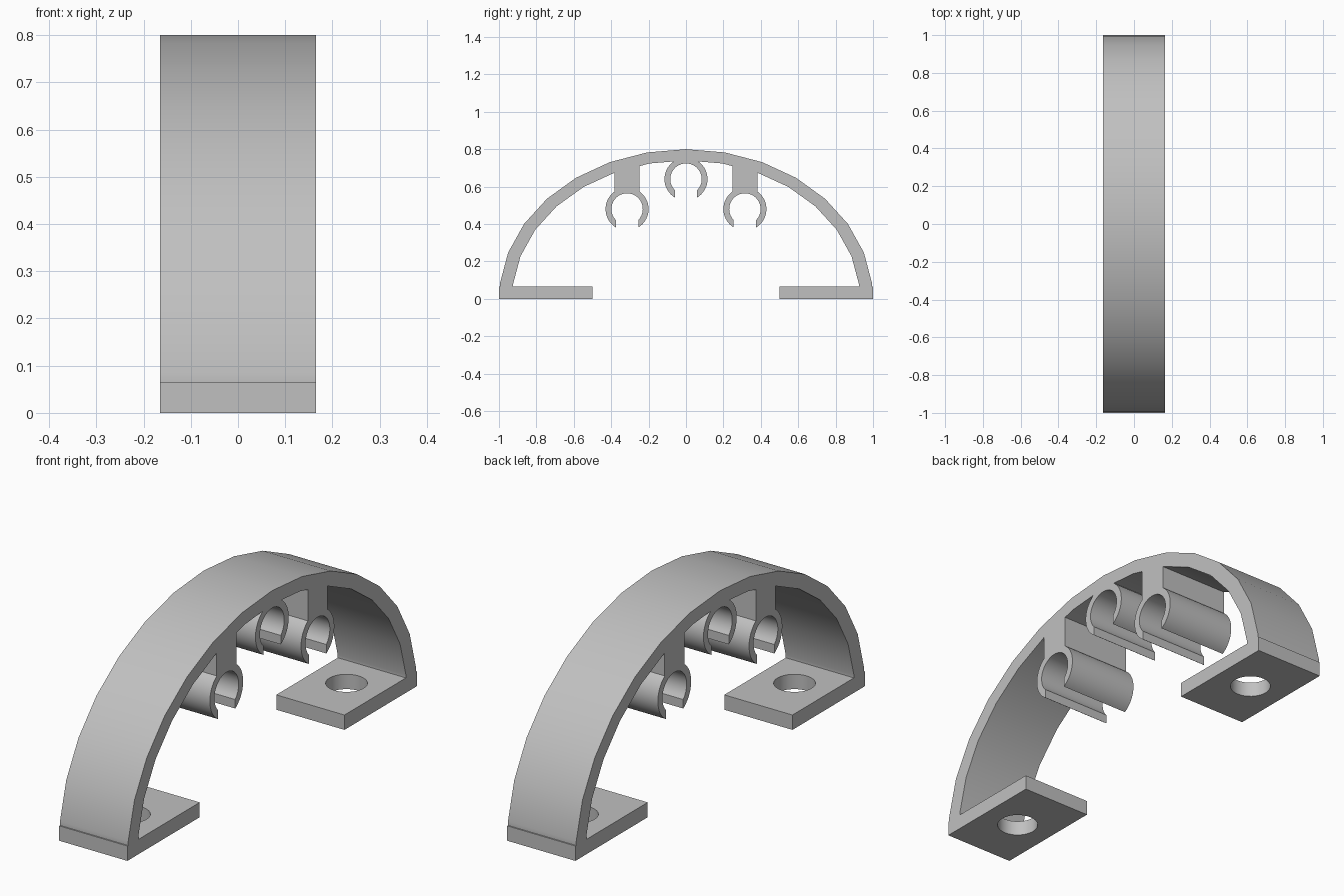
import bpy
import bmesh
from math import sin, cos, asin, pi, radians, sqrt

cube = bpy.data.objects.get("Cube")
if cube:
    bpy.data.objects.remove(cube, do_unlink=True)

HALF_W = 0.165        # half width of the whole bracket
FOOT_H = 0.065        # foot thickness
OUTER = (1.0, 0.8)    # arch ellipses, y and z radii
INNER = (0.93, 0.74)
STEM = 0.0675         # half width of a clip stem
CLIP_R, BORE_R, GAP = 0.115, 0.084, 0.06

grey = bpy.data.materials.new("plain_grey")
grey.use_nodes = True
colour = (0.53, 0.53, 0.53, 1)
grey.diffuse_color = colour
grey.node_tree.nodes["Principled BSDF"].inputs["Base Color"].default_value = colour


def prism(name, profile):
    """Extrude a (y, z) outline across the full width."""
    bm = bmesh.new()
    face = bm.faces.new([bm.verts.new((-HALF_W, y, z)) for y, z in profile])
    new = bmesh.ops.extrude_face_region(bm, geom=[face])["geom"]
    verts = [v for v in new if isinstance(v, bmesh.types.BMVert)]
    bmesh.ops.translate(bm, verts=verts, vec=(2 * HALF_W, 0, 0))
    bmesh.ops.recalc_face_normals(bm, faces=bm.faces)
    mesh = bpy.data.meshes.new(name)
    bm.to_mesh(mesh)
    bm.free()
    mesh.materials.append(grey)
    obj = bpy.data.objects.new(name, mesh)
    bpy.context.collection.objects.link(obj)
    return obj


def activate(obj):
    bpy.ops.object.select_all(action="DESELECT")
    obj.select_set(True)
    bpy.context.view_layer.objects.active = obj


def smooth(obj):
    activate(obj)
    bpy.ops.object.shade_smooth_by_angle(angle=radians(30))


def ellipse(radii):
    """Faceted half ellipse with vertical ends resting on the feet."""
    pts = [(radii[0] * sin(radians(a)), radii[1] * cos(radians(a)))
           for a in range(-84, 85, 12)]
    return [(pts[0][0], FOOT_H)] + pts + [(pts[-1][0], FOOT_H)]


def arc(cy, cz, r, start, end, n=26):
    """Arc with angles measured from straight up towards +y."""
    return [(cy + r * sin(start + (end - start) * i / n),
             cz + r * cos(start + (end - start) * i / n)) for i in range(n + 1)]


def underside(y):
    """Height of the faceted arch underside at y."""
    pts = ellipse(INNER)[1:-1]
    for (y0, z0), (y1, z1) in zip(pts, pts[1:]):
        if y0 <= y <= y1:
            return z0 + (z1 - z0) * (y - y0) / (y1 - y0)


# Arch
smooth(prism("arch", ellipse(OUTER) + ellipse(INNER)[::-1]))

# Feet with screw holes
for side, name in ((-1, "front_foot"), (1, "back_foot")):
    foot = prism(name, [(side * 0.5, 0), (side, 0), (side, FOOT_H), (side * 0.5, FOOT_H)])
    bpy.ops.mesh.primitive_cylinder_add(vertices=32, radius=0.083, depth=0.3,
                                        location=(0, side * 0.75, 0))
    cutter = bpy.context.object
    cutter.hide_render = True
    cutter.data.materials.append(grey)
    activate(foot)
    mod = foot.modifiers.new("screw_hole", "BOOLEAN")
    mod.operation, mod.solver, mod.object = "DIFFERENCE", "EXACT", cutter
    bpy.ops.object.modifier_apply(modifier=mod.name)
    bpy.data.objects.remove(cutter, do_unlink=True)
    smooth(foot)

# Open clips hanging on stems
neck = asin(STEM / CLIP_R)
tip_out = pi - asin(GAP / CLIP_R)
tip_in = pi - asin(GAP / BORE_R)
for name, cy, cz in (("front_clip", -0.315, 0.48), ("middle_clip", 0, 0.64),
                     ("back_clip", 0.315, 0.48)):
    right, left = cy + STEM, cy - STEM
    outline = arc(cy, cz, CLIP_R, -tip_out, -neck)
    outline += [(left, underside(left) + 0.01), (right, underside(right) + 0.01)]
    outline += arc(cy, cz, CLIP_R, neck, tip_out)
    outline += arc(cy, cz, BORE_R, tip_in, -tip_in)
    smooth(prism(name, outline))
